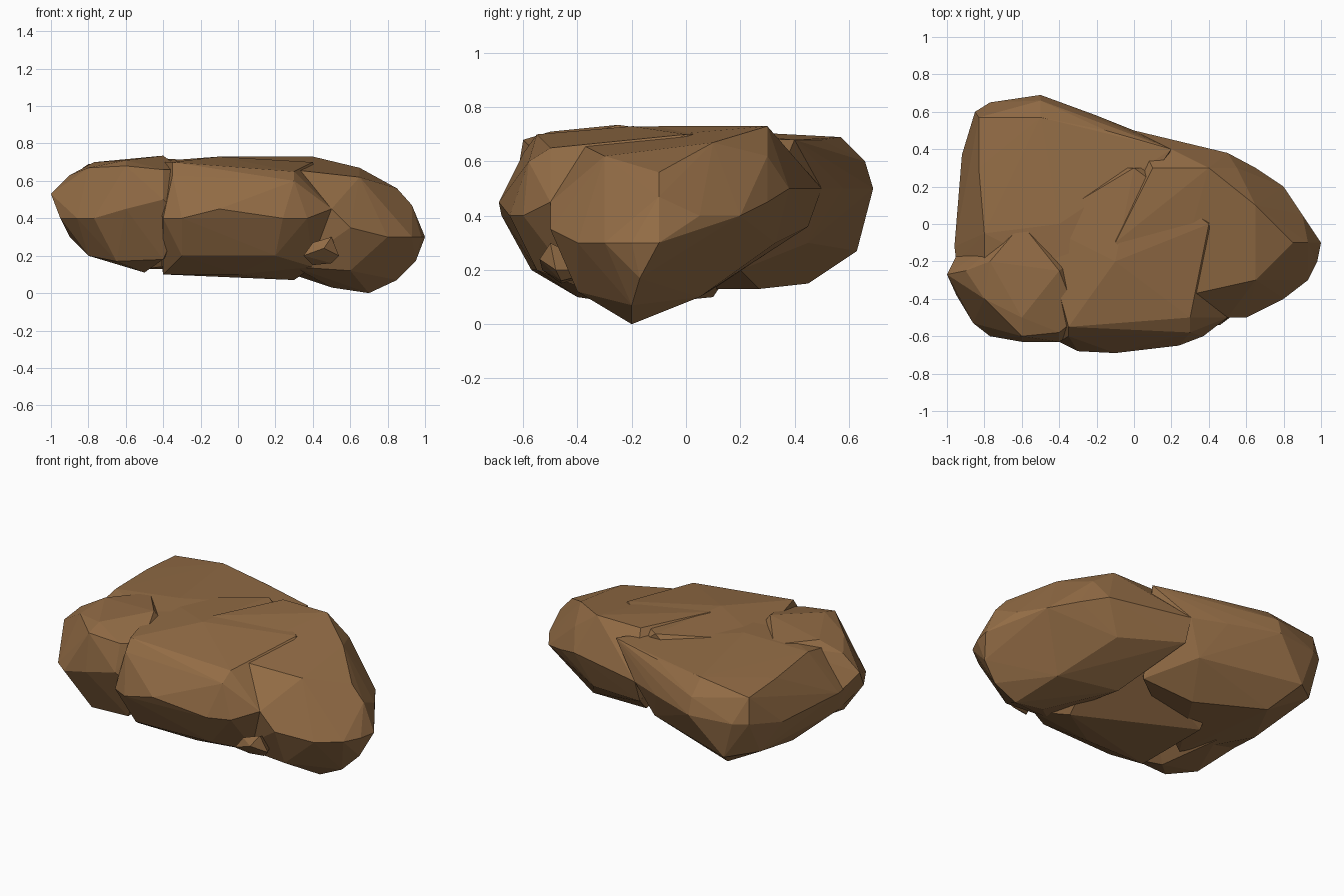
import bpy
import bmesh

# Remove the default cube only
default_cube = bpy.data.objects.get("Cube")
if default_cube:
    bpy.data.objects.remove(default_cube, do_unlink=True)

# One earthy stone colour
stone = bpy.data.materials.new("brown stone")
stone.use_nodes = True
stone.diffuse_color = (.29, .15, .06, 1)
shader = stone.node_tree.nodes["Principled BSDF"]
shader.inputs["Base Color"].default_value = stone.diffuse_color
shader.inputs["Roughness"].default_value = .9


def make_lobe(name, top, waist, base):
    """Chiselled convex boulder wrapped around three rings of corner points."""
    bm = bmesh.new()
    for corner in top + waist + base:
        bm.verts.new(corner)
    hull = bmesh.ops.convex_hull(bm, input=bm.verts[:])
    leftovers = {item for key in ("geom_interior", "geom_unused")
                 for item in hull[key] if isinstance(item, bmesh.types.BMVert)}
    bmesh.ops.delete(bm, geom=list(leftovers), context="VERTS")
    bmesh.ops.recalc_face_normals(bm, faces=bm.faces[:])
    mesh = bpy.data.meshes.new(name)
    bm.to_mesh(mesh)
    bm.free()
    mesh.materials.append(stone)
    lobe = bpy.data.objects.new(name, mesh)
    bpy.context.scene.collection.objects.link(lobe)
    return lobe


def merge_into(target, lobe):
    """Fuse one lobe into the rock and discard the loose copy."""
    union = target.modifiers.new("merge " + lobe.name, "BOOLEAN")
    union.operation = "UNION"
    union.solver = "EXACT"
    union.object = lobe
    bpy.context.view_layer.objects.active = target
    bpy.ops.object.modifier_apply(modifier=union.name)
    bpy.data.objects.remove(lobe, do_unlink=True)


# Central mass with the bulging front face
rock = make_lobe(
    "rock",
    top=[(-.35, -.55, .7), (.3, -.5, .65), (-.5, 0, .7), (0, .3, .72),
         (.4, 0, .7), (-.1, -.2, .73), (-.35, -.6, .63), (.3, -.58, .6)],
    waist=[(-.4, -.63, .4), (-.3, -.68, .4), (-.1, -.69, .45), (.24, -.65, .4),
           (.37, -.6, .4), (.5, -.5, .45), (.4, .3, .4), (-.4, .3, .4)],
    base=[(-.3, -.57, .2), (.2, -.55, .2), (-.4, -.4, .1), (0, -.4, .1),
          (.3, -.2, .07), (-.4, .1, .1), (.4, -.4, .14)])

# Tapered end that droops down to the ground
tapered_end = make_lobe(
    "tapered_end",
    top=[(.85, -.1, .56), (.93, -.1, .47), (.65, -.3, .62), (.65, .1, .67),
         (.4, .3, .73), (.1, .3, .73), (-.1, -.1, .73), (.2, -.4, .67),
         (.55, .3, .62)],
    waist=[(1, -.1, .3), (.98, -.2, .3), (.9, .05, .4), (.93, -.3, .3),
           (.8, -.4, .3), (.6, -.5, .35), (.5, -.5, .45), (.8, .2, .4),
           (.65, .3, .45), (.5, .38, .5), (.25, .44, .5), (0, .5, .5)],
    base=[(.7, -.2, 0), (.85, -.2, .07), (.95, -.17, .17), (.5, -.2, .03),
          (.6, -.4, .12), (.6, .05, .1), (.4, .33, .3), (.2, .1, .13),
          (.3, -.4, .14), (0, .45, .36)])

# Broad flat-topped shoulder at the back
back_shoulder = make_lobe(
    "back_shoulder",
    top=[(-.83, .57, .65), (-.5, .57, .69), (-.15, .5, .68), (.2, .4, .68),
         (-.83, .3, .67), (-.8, -.05, .69), (-.8, -.2, .66), (-.4, 0, .72),
         (-.5, .66, .6), (-.3, -.3, .7)],
    waist=[(-.96, -.12, .45), (-.95, -.2, .45), (-.92, .37, .45), (-.85, .6, .5),
           (-.77, .65, .5), (-.5, .69, .5), (-.2, .58, .5), (0, .5, .5)],
    base=[(-.86, .5, .3), (-.7, .63, .27), (-.6, .45, .15), (-.1, .45, .3),
          (-.2, .27, .13), (-.8, .1, .2), (-.9, -.2, .3), (.1, .2, .2),
          (-.5, -.2, .13)])

# Rounded front corner with a pointed side
front_corner = make_lobe(
    "front_corner",
    top=[(-.9, -.25, .63), (-.8, -.4, .67), (-.6, -.5, .71), (-.4, -.25, .735),
         (-.77, -.2, .7), (-.6, 0, .7), (-.4, -.58, .66), (-.6, -.6, .68),
         (-.3, -.5, .66)],
    waist=[(-1, -.27, .53), (-.95, -.17, .45), (-.95, -.38, .4), (-.86, -.53, .4),
           (-.77, -.6, .4), (-.6, -.63, .45), (-.4, -.63, .5), (-.3, -.57, .4),
           (-.2, -.1, .4)],
    base=[(-.8, -.4, .2), (-.65, -.5, .17), (-.5, -.35, .11), (-.4, -.5, .18),
          (-.6, 0, .15), (-.9, -.2, .3)])

# Small chip wedged in the front crevice
wedged_chip = make_lobe(
    "wedged_chip",
    top=[(.4, -.52, .27), (.5, -.5, .3)],
    waist=[(.35, -.53, .2), (.46, -.54, .24), (.54, -.48, .2)],
    base=[(.4, -.46, .15), (.5, -.46, .16), (.45, -.3, .2)])

for lobe in (tapered_end, back_shoulder, front_corner, wedged_chip):
    merge_into(rock, lobe)

# Keep every chiselled facet flat
for face in rock.data.polygons:
    face.use_smooth = False
    face.material_index = 0
